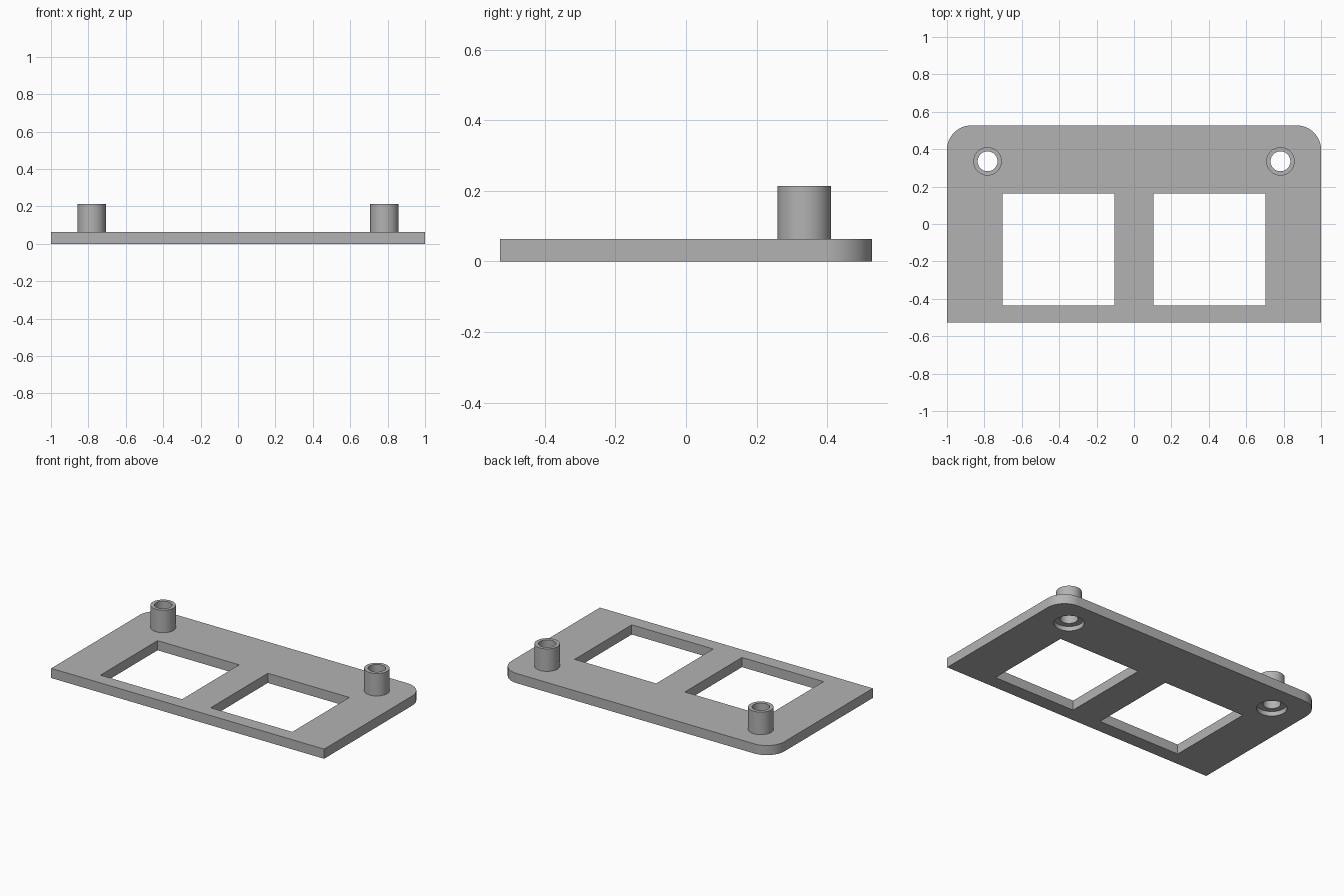
import bpy, bmesh, math
from mathutils import Matrix

cube = bpy.data.objects.get("Cube")
if cube:
    bpy.data.objects.remove(cube, do_unlink=True)

THICK, TOP = 0.064, 0.213
HALF_Y, CORNER = 0.527, 0.13
POST_X, POST_Y = 0.783, 0.335
POST_R, BORE_R, RECESS_R, RECESS_Z = 0.076, 0.053, 0.09, 0.03
SIDES = 64

grey = bpy.data.materials.new("light grey")
grey.use_nodes = True
colour = (0.45, 0.45, 0.45, 1)
grey.diffuse_color = colour
grey.node_tree.nodes["Principled BSDF"].inputs["Base Color"].default_value = colour


def add_object(name, bm):
    bmesh.ops.recalc_face_normals(bm, faces=bm.faces)
    mesh = bpy.data.meshes.new(name)
    bm.to_mesh(mesh)
    bm.free()
    mesh.materials.append(grey)
    obj = bpy.data.objects.new(name, mesh)
    bpy.context.collection.objects.link(obj)
    return obj


def prism(name, outline, z0, z1):
    bm = bmesh.new()
    face = bm.faces.new([bm.verts.new((x, y, z0)) for x, y in outline])
    new = bmesh.ops.extrude_face_region(bm, geom=[face])["geom"]
    bmesh.ops.translate(bm, vec=(0, 0, z1 - z0),
                        verts=[v for v in new if isinstance(v, bmesh.types.BMVert)])
    return add_object(name, bm)


def arc(cx, cy, r, start, end, steps):
    angles = [math.radians(start + (end - start) * i / steps) for i in range(steps + 1)]
    return [(cx + r * math.cos(a), cy + r * math.sin(a)) for a in angles]


def circle(cx, cy, r):
    return arc(cx, cy, r, 0, 360, SIDES)[:-1]


# Plate with two rounded rear corners
cx, cy = 1 - CORNER, HALF_Y - CORNER
plate = prism("base_plate", [(-1, -HALF_Y), (1, -HALF_Y)]
              + arc(cx, cy, CORNER, 0, 90, 16) + arc(-cx, cy, CORNER, 90, 180, 16), 0, THICK)

# Cutters: square windows, screw bores and recesses underneath
cutters = []
for s in (-1, 1):
    x0, x1, y0, y1 = s * 0.105, s * 0.703, -0.436, 0.162
    cutters += [
        prism("window_cutter", [(x0, y0), (x1, y0), (x1, y1), (x0, y1)], -0.1, 0.2),
        prism("bore_cutter", circle(s * POST_X, POST_Y, BORE_R), -0.1, 0.2),
        prism("recess_cutter", circle(s * POST_X, POST_Y, RECESS_R), -0.1, RECESS_Z)]
for cutter in cutters:
    cutter.hide_render = True
    mod = plate.modifiers.new("cut", "BOOLEAN")
    mod.operation, mod.solver, mod.object = "DIFFERENCE", "EXACT", cutter
bpy.context.view_layer.update()
cut_mesh = bpy.data.meshes.new_from_object(
    plate.evaluated_get(bpy.context.evaluated_depsgraph_get()))
plate.modifiers.clear()
plate.data = cut_mesh
for cutter in cutters:
    bpy.data.objects.remove(cutter, do_unlink=True)

# Hollow posts, spun from a wall profile
parts = [plate]
for side, s in (("right", -1), ("left", 1)):
    bm = bmesh.new()
    profile = [(POST_R, THICK), (POST_R, TOP), (BORE_R, TOP), (BORE_R, THICK)]
    verts = [bm.verts.new((r, 0, z)) for r, z in profile]
    edges = [bm.edges.new(pair) for pair in zip(verts, verts[1:])]
    bmesh.ops.spin(bm, geom=verts + edges, cent=(0, 0, 0), axis=(0, 0, 1),
                   angle=math.tau, steps=SIDES)
    bmesh.ops.remove_doubles(bm, verts=bm.verts, dist=0.0001)
    bm.transform(Matrix.Translation((s * POST_X, POST_Y, 0)))
    parts.append(add_object(side + "_post", bm))

# Smooth the round walls and keep the rims sharp
bpy.ops.object.select_all(action="DESELECT")
for part in parts:
    part.select_set(True)
bpy.context.view_layer.objects.active = plate
bpy.ops.object.shade_smooth_by_angle(angle=math.radians(30))
